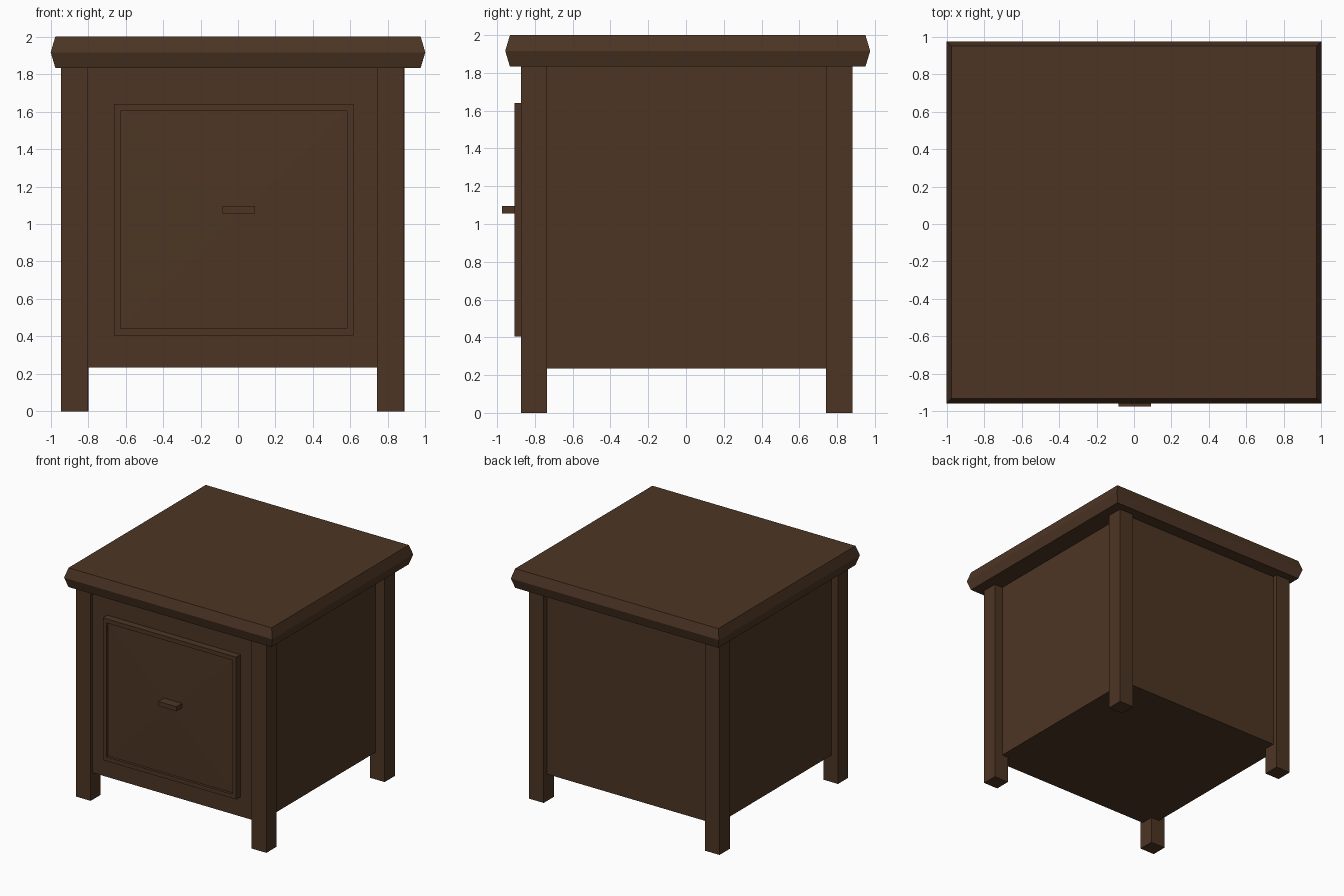
import bpy
import bmesh
from mathutils import Vector

old = bpy.data.objects.get("Cube")
if old:
    bpy.data.objects.remove(old, do_unlink=True)

COLOUR = (0.073, 0.036, 0.0175, 1.0)
wood = bpy.data.materials.new("dark_brown_wood")
wood.use_nodes = True
wood.diffuse_color = COLOUR
shader = next(n for n in wood.node_tree.nodes if n.type == 'BSDF_PRINCIPLED')
shader.inputs["Base Color"].default_value = COLOUR
shader.inputs["Roughness"].default_value = 0.8


def box_mesh(x, y, z):
    """Box spanning the given (low, high) ranges."""
    bm = bmesh.new()
    bmesh.ops.create_cube(bm, size=1)
    for v in bm.verts:
        v.co = Vector([r[0] if c < 0 else r[1] for c, r in zip(v.co, (x, y, z))])
    return bm


def finish(bm, name):
    bmesh.ops.recalc_face_normals(bm, faces=bm.faces)
    mesh = bpy.data.meshes.new(name)
    bm.to_mesh(mesh)
    bm.free()
    mesh.materials.append(wood)
    obj = bpy.data.objects.new(name, mesh)
    bpy.context.collection.objects.link(obj)
    return obj


# Cabinet body, recessed between the legs
finish(box_mesh((-0.885, 0.803), (-0.847, 0.84), (0.235, 1.835)), "cabinet_body")

# Four square legs, the back pair set a touch to the side
for row, y, shift in (("front", (-0.873, -0.735), 0), ("back", (0.74, 0.882), 0.006)):
    for side, x in (("right", (-0.945, -0.804)), ("left", (0.743, 0.884))):
        span = (x[0] + shift, x[1] + shift)
        finish(box_mesh(span, y, (0, 1.835)), f"{row}_{side}_leg")

# Table top with an edge that comes to a ridge at mid height
bm = box_mesh((-1, 1), (-0.957, 0.975), (1.833, 2))
upright = [e for e in bm.edges if abs(e.verts[0].co.z - e.verts[1].co.z) > 0.1]
bmesh.ops.subdivide_edges(bm, edges=upright, cuts=1, use_grid_fill=True)
for v in bm.verts:
    if abs(v.co.z - 1.917) > 0.05:
        v.co.x -= 0.025 if v.co.x > 0 else -0.025
        v.co.y -= 0.025 if v.co.y > 0 else -0.025
finish(bm, "table_top")

# Door with a raised frame and a sunken panel rising gently to its centre
bm = box_mesh((-0.663, 0.617), (-0.907, -0.84), (0.405, 1.64))
bm.normal_update()
front = min(bm.faces, key=lambda f: f.calc_center_median().y)
bmesh.ops.inset_region(bm, faces=[front], thickness=0.051)
inner = bmesh.ops.extrude_face_region(bm, geom=[front])
panel = next(g for g in inner["geom"] if isinstance(g, bmesh.types.BMFace))
if front.is_valid:
    bmesh.ops.delete(bm, geom=[front], context='FACES_ONLY')
for v in panel.verts:
    v.co.y += 0.022
poked = bmesh.ops.poke(bm, faces=[panel])
poked["verts"][0].co.y = -0.9
finish(bm, "door")

# Handle
finish(box_mesh((-0.082, 0.091), (-0.975, -0.89), (1.055, 1.095)), "door_handle")
